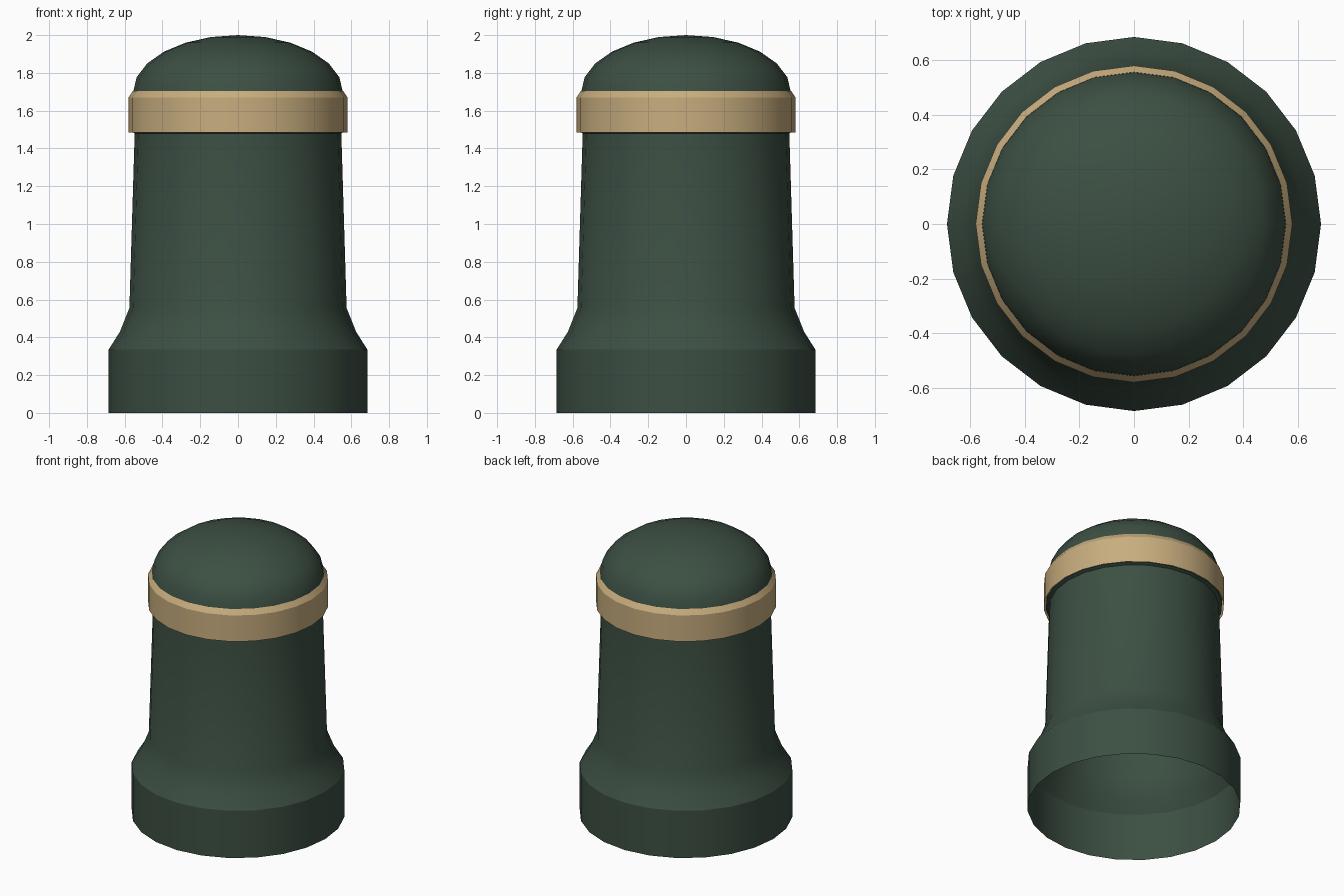
import bpy, bmesh, math

default_cube = bpy.data.objects.get("Cube")
if default_cube:
    bpy.data.objects.remove(default_cube, do_unlink=True)

SIDES = 24


def make_material(name, rgb):
    mat = bpy.data.materials.new(name)
    mat.use_nodes = True
    mat.diffuse_color = (*rgb, 1)
    bsdf = mat.node_tree.nodes["Principled BSDF"]
    bsdf.inputs["Base Color"].default_value = (*rgb, 1)
    bsdf.inputs["Roughness"].default_value = 0.7
    return mat


def lathe(name, profile, mat):
    """Spin (radius, height) points, listed bottom to top, around z."""
    bm = bmesh.new()
    verts = [bm.verts.new((r, 0, z)) for r, z in profile]
    edges = [bm.edges.new(pair) for pair in zip(verts, verts[1:])]
    bmesh.ops.spin(bm, geom=verts + edges, cent=(0, 0, 0), axis=(0, 0, 1),
                   angle=math.tau, steps=SIDES)
    bmesh.ops.remove_doubles(bm, verts=bm.verts, dist=0.0005)
    bmesh.ops.recalc_face_normals(bm, faces=bm.faces)
    # Point the open shell outwards
    side = max(bm.faces, key=lambda f: f.calc_center_median().xy.length)
    if side.normal.xy.dot(side.calc_center_median().xy) < 0:
        bmesh.ops.reverse_faces(bm, faces=bm.faces)
    mesh = bpy.data.meshes.new(name)
    bm.to_mesh(mesh)
    bm.free()
    mesh.materials.append(mat)
    obj = bpy.data.objects.new(name, mesh)
    bpy.context.collection.objects.link(obj)
    bpy.ops.object.select_all(action="DESELECT")
    bpy.context.view_layer.objects.active = obj
    obj.select_set(True)
    bpy.ops.object.shade_smooth_by_angle(angle=math.radians(30))
    return obj


green = make_material("dark green", (0.045, 0.078, 0.055))
tan = make_material("tan", (0.58, 0.42, 0.21))

# Hollow post: foot, flare, tapered shaft and a small ledge under the band
lathe("post_body", [(0.685, 0), (0.685, 0.335), (0.625, 0.43), (0.575, 0.555),
                    (0.547, 1.48), (0.568, 1.49), (0.555, 1.70)], green)

# Flattened dome on top
RADIUS, BASE, HEIGHT, RINGS = 0.555, 1.70, 0.30, 6
angles = [math.pi / 2 * i / RINGS for i in range(RINGS + 1)]
lathe("dome_cap", [(RADIUS * math.cos(a), BASE + HEIGHT * math.sin(a))
                   for a in angles], green)

# Collar band with a bevelled top edge
lathe("collar_band", [(0.58, 1.485), (0.58, 1.67), (0.556, 1.705)], tan)
